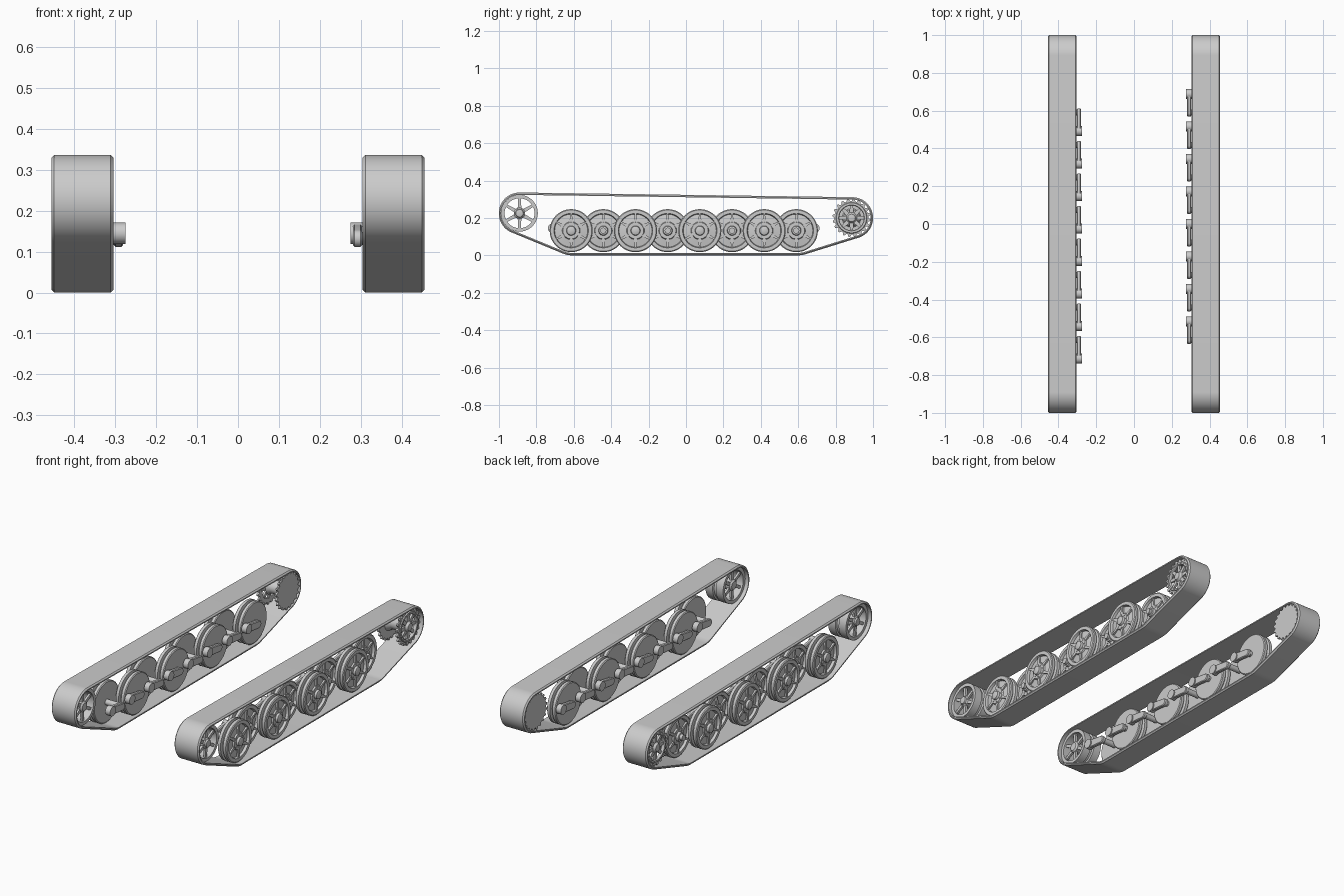
import bpy, bmesh
from math import sin, cos, pi, tau

cube = bpy.data.objects.get("Cube")
if cube:
    bpy.data.objects.remove(cube)

grey = bpy.data.materials.new("plain grey")
GREY = (0.6, 0.6, 0.6, 1)
grey.diffuse_color = GREY
grey.use_nodes = True
grey.node_tree.nodes["Principled BSDF"].inputs["Base Color"].default_value = GREY


def finish(name, bm, side):
    """Mirror to the given side, fix normals and make a smooth object."""
    for v in bm.verts:
        v.co.x *= side
    bmesh.ops.recalc_face_normals(bm, faces=bm.faces)
    mesh = bpy.data.meshes.new(name)
    bm.to_mesh(mesh)
    bm.free()
    mesh.materials.append(grey)
    obj = bpy.data.objects.new(name, mesh)
    bpy.context.collection.objects.link(obj)
    bpy.ops.object.select_all(action="DESELECT")
    bpy.context.view_layer.objects.active = obj
    obj.select_set(True)
    bpy.ops.object.shade_smooth_by_angle(angle=pi / 6)


def bridge(bm, rings, closed=False, caps=True):
    """Join equal rings of points with quads."""
    loops = [[bm.verts.new(p) for p in ring] for ring in rings]
    pairs = list(zip(loops, loops[1:]))
    if closed:
        pairs.append((loops[-1], loops[0]))
    n = len(loops[0])
    for a, b in pairs:
        for i in range(n):
            j = (i + 1) % n
            bm.faces.new((a[i], a[j], b[j], b[i]))
    if caps and not closed:
        bm.faces.new(loops[0])
        bm.faces.new(loops[-1])


def lathe(bm, profile, y, z, closed=False, n=40):
    """Turn (x, radius) points around an axle along x."""
    bridge(bm, [[(x, y + r * cos(tau * i / n), z + r * sin(tau * i / n))
                 for i in range(n)] for x, r in profile], closed)


def belt_ring(circles, x, inset, n):
    """Tight outline around circles (y, z, radius), shrunk by inset."""
    ring = []
    for i in range(n):
        c, s = cos(tau * i / n), sin(tau * i / n)
        y, z, r = max(circles, key=lambda k: k[0] * c + k[1] * s + k[2])
        ring.append((x, y + (r - inset) * c, z + (r - inset) * s))
    return ring


def spokes(bm, y, z, count, r0, r1, w0, w1, x0, x1, xr0=None, xr1=None):
    """Tapered radial bars; xr0, xr1 are the depths at the outer end."""
    xr0 = x0 if xr0 is None else xr0
    xr1 = x1 if xr1 is None else xr1
    for k in range(count):
        a = tau * k / count + pi / 2
        c, s = cos(a), sin(a)

        def at(x, r, w):
            return (x, y + r * c - w * s, z + r * s + w * c)
        bridge(bm, [[at(x0, r0, -w0), at(x0, r0, w0), at(x1, r0, w0), at(x1, r0, -w0)],
                    [at(xr0, r1, -w1), at(xr0, r1, w1), at(xr1, r1, w1), at(xr1, r1, -w1)]])


def bolts(bm, y, z, count, radius, size, x0, x1):
    for k in range(count):
        a = tau * k / count
        lathe(bm, [(x0, size), (x1, size)], y + radius * cos(a), z + radius * sin(a), n=8)


def toothed_disc(bm, y, z, x0, x1, teeth, root, tip, inner):
    """Gear ring with trapezoid teeth and a round bore."""
    shape = (root, root, tip, tip)
    n = teeth * 4
    gear = [shape[i % 4] for i in range(n)]

    def ring(x, radii):
        return [(x, y + r * cos(tau * i / n), z + r * sin(tau * i / n))
                for i, r in enumerate(radii)]
    bore = [inner] * n
    bridge(bm, [ring(x0, bore), ring(x0, gear), ring(x1, gear), ring(x1, bore)], closed=True)


IDLER = (-0.89, 0.225)
SPROCKET = (0.885, 0.2)
WHEEL_Z, PITCH, FIRST = 0.132, 0.172, -0.614


def track(side):
    bm = bmesh.new()
    path = [(*IDLER, 0.111), (-0.61, 0.13, 0.13), (0.6, 0.13, 0.13), (0.889, 0.2, 0.111)]
    section = [(0.304, 0.013), (0.304, 0.007), (0.311, 0), (0.449, 0), (0.456, 0.007), (0.456, 0.013)]
    bridge(bm, [belt_ring(path, x, d, 128) for x, d in section], closed=True)
    finish("track_belt", bm, side)


def road_wheel(side, y, x, name):
    bm = bmesh.new()
    # Twin tyres with a groove, a dished face and a domed hub
    lathe(bm, [(x - 0.028, 0.110), (x - 0.024, 0.115), (x - 0.008, 0.115), (x - 0.005, 0.098),
               (x + 0.005, 0.098), (x + 0.008, 0.115), (x + 0.024, 0.115), (x + 0.028, 0.110),
               (x + 0.028, 0.092), (x + 0.014, 0.088), (x + 0.020, 0.048), (x + 0.028, 0.044),
               (x + 0.028, 0.026), (x + 0.040, 0.023), (x + 0.044, 0.012)], y, WHEEL_Z, n=48)
    spokes(bm, y, WHEEL_Z, 6, 0.042, 0.091, 0.010, 0.004, x + 0.01, x + 0.026)
    bolts(bm, y, WHEEL_Z, 8, 0.035, 0.003, x + 0.027, x + 0.031)
    finish(name, bm, side)


def swing_arm(side, y):
    bm = bmesh.new()
    pivot_y, pivot_z = y + side * 0.098, 0.145
    ends = [(y, WHEEL_Z, 0.021), (pivot_y, pivot_z, 0.024)]
    bridge(bm, [belt_ring(ends, x, d, 32) for x, d in
                ((0.281, 0.004), (0.285, 0), (0.299, 0), (0.303, 0.004))])
    # Pivot tube and wheel axle
    lathe(bm, [(0.275, 0.026), (0.305, 0.026)], pivot_y, pivot_z, n=24)
    lathe(bm, [(0.290, 0.016), (0.400, 0.016)], y, WHEEL_Z, n=20)
    finish("swing_arm", bm, side)


def idler(side):
    y, z = IDLER
    bm = bmesh.new()
    lathe(bm, [(0.325, 0.080), (0.325, 0.098), (0.370, 0.098), (0.374, 0.09), (0.386, 0.09),
               (0.390, 0.098), (0.435, 0.098), (0.435, 0.080)], y, z, closed=True)
    lathe(bm, [(0.325, 0.022), (0.333, 0.030), (0.427, 0.030), (0.433, 0.022),
               (0.441, 0.020), (0.443, 0.010)], y, z, n=28)
    for x in (0.335, 0.415):
        spokes(bm, y, z, 6, 0.025, 0.084, 0.010, 0.007, x, x + 0.012)
    bolts(bm, y, z, 6, 0.025, 0.003, 0.425, 0.433)
    finish("idler_wheel", bm, side)


def sprocket(side):
    y, z = SPROCKET
    bm = bmesh.new()
    # Plain inner gear, drum and open outer gear
    toothed_disc(bm, y, z, 0.310, 0.322, 20, 0.090, 0.102, 0.030)
    toothed_disc(bm, y, z, 0.424, 0.436, 20, 0.090, 0.102, 0.066)
    lathe(bm, [(0.310, 0.032), (0.322, 0.050), (0.345, 0.036), (0.400, 0.036),
               (0.418, 0.045), (0.430, 0.030), (0.438, 0.024), (0.446, 0.020), (0.448, 0.010)], y, z)
    lathe(bm, [(0.436, 0.066), (0.441, 0.069), (0.441, 0.080), (0.436, 0.083)], y, z, closed=True)
    spokes(bm, y, z, 8, 0.028, 0.070, 0.011, 0.008, 0.422, 0.434)
    bolts(bm, y, z, 16, 0.075, 0.003, 0.440, 0.444)
    finish("drive_sprocket", bm, side)


for side in (1, -1):
    track(side)
    idler(side)
    sprocket(side)
    for i in range(8):
        y = FIRST + PITCH * i
        if i % 2 == 0:
            road_wheel(side, y, 0.410, "outer_road_wheel")
        else:
            road_wheel(side, y, 0.341, "inner_road_wheel")
        swing_arm(side, y)
